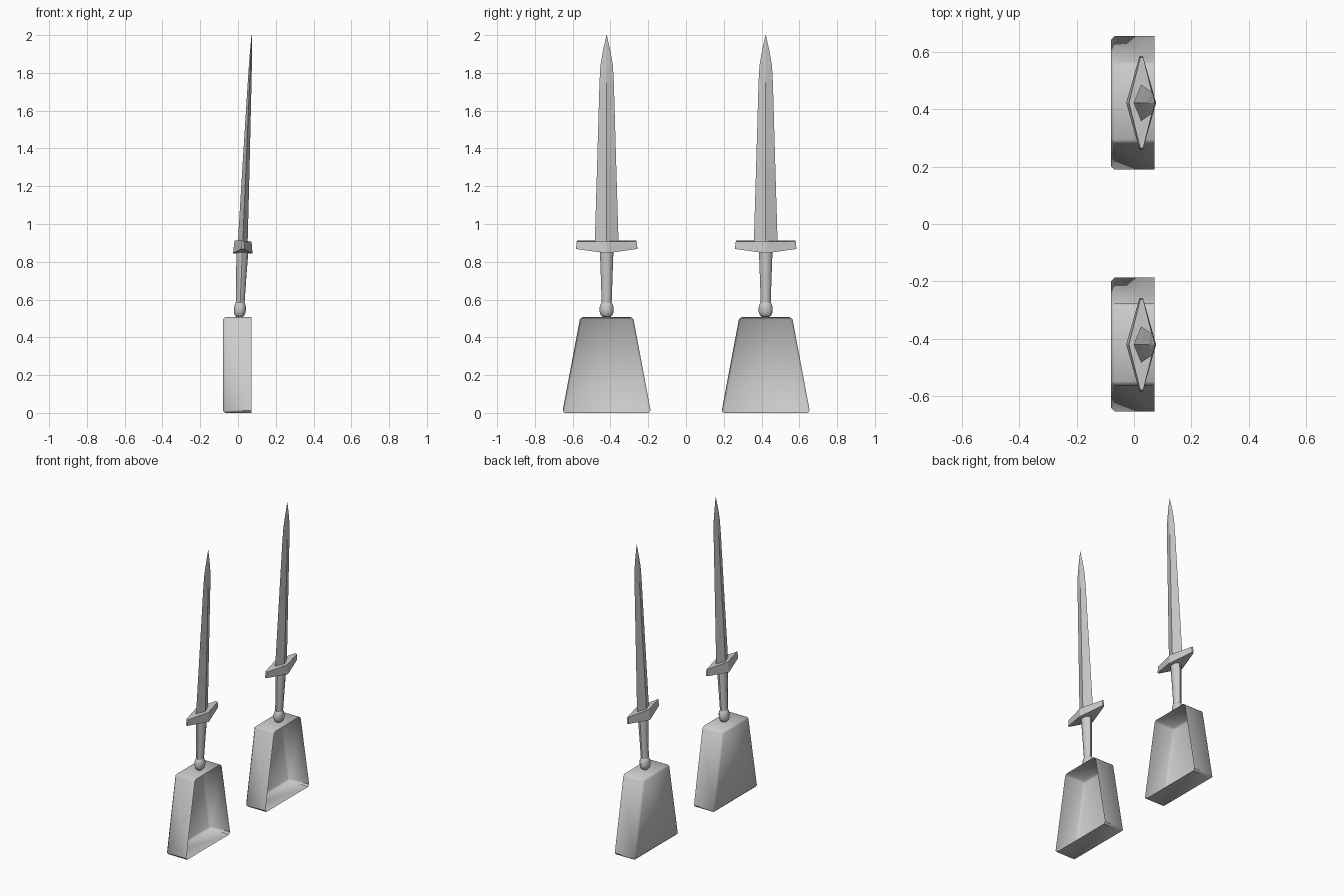
import bpy, bmesh, math
from mathutils import Vector

cube = bpy.data.objects.get("Cube")
if cube:
    bpy.data.objects.remove(cube)

steel = bpy.data.materials.new("pale_grey")
steel.use_nodes = True
GREY = (0.6, 0.6, 0.6, 1)
steel.diffuse_color = GREY
steel.node_tree.nodes["Principled BSDF"].inputs["Base Color"].default_value = GREY


def axis_x(z):
    """Lean of the handle and blade towards +x."""
    return 0.01 + 0.043 * (z - 0.55)


def finish(name, bm, smooth):
    bmesh.ops.recalc_face_normals(bm, faces=bm.faces)
    mesh = bpy.data.meshes.new(name)
    bm.to_mesh(mesh)
    bm.free()
    mesh.materials.append(steel)
    obj = bpy.data.objects.new(name, mesh)
    bpy.context.collection.objects.link(obj)
    bpy.ops.object.select_all(action="DESELECT")
    obj.select_set(True)
    bpy.context.view_layer.objects.active = obj
    if smooth:
        bpy.ops.object.shade_smooth_by_angle(angle=math.radians(smooth))
    return obj


def loft(name, rings, smooth=0):
    """Skin a list of closed rings and cap both ends."""
    bm = bmesh.new()
    loops = [[bm.verts.new(p) for p in ring] for ring in rings]
    for low, high in zip(loops, loops[1:]):
        for i in range(len(low)):
            j = (i + 1) % len(low)
            bm.faces.new((low[i], low[j], high[j], high[i]))
    bm.faces.new(loops[0])
    bm.faces.new(loops[-1])
    return finish(name, bm, smooth)


def oval(z, rx, ry, y, sides):
    angles = [math.tau * i / sides for i in range(sides)]
    return [(axis_x(z) + rx * math.cos(a), y + ry * math.sin(a), z) for a in angles]


def scoop(name, y):
    """Tapered tray, closed at the back (-x) and open at +x."""
    outline = [(-0.235, 0), (0.235, 0), (0.14, 0.507), (-0.14, 0.507)]
    bm = bmesh.new()
    back = [bm.verts.new((-0.08, y + a, z)) for a, z in outline]
    rim = [bm.verts.new((0.072, y + a, z)) for a, z in outline]
    bm.faces.new(back)
    for i in range(4):
        j = (i + 1) % 4
        bm.faces.new((back[i], back[j], rim[j], rim[i]))
    inner = [e for e in bm.edges if not e.is_boundary]
    bmesh.ops.bevel(bm, geom=inner, offset=0.012, segments=1, affect="EDGES")
    return finish(name, bm, 50)


def guard(name, y):
    """Long diamond crossguard, flat on top and keeled below."""
    rings = []
    for a, low, rx in ((-0.163, 0.868, 0.006), (0, 0.845, 0.052), (0.163, 0.868, 0.006)):
        top = a * 0.968
        rings.append([(0.025 - rx, y + a, low), (0.025 + rx, y + a, low),
                      (0.027 + rx * 0.86, y + top, 0.907),
                      (0.027 - rx * 0.86, y + top, 0.912)])
    return loft(name, rings)


for side, y in (("front", -0.42), ("back", 0.422)):
    scoop(side + "_scoop", y)
    # round pommel
    pommel = [(0.508, 0.02), (0.518, 0.031), (0.535, 0.037), (0.56, 0.037),
              (0.578, 0.031), (0.59, 0.022)]
    loft(side + "_pommel", [oval(z, r * 0.85, r, y, 12) for z, r in pommel], 50)
    # grip flaring towards the guard
    grip = [(0.57, 0.023, 0.026), (0.72, 0.027, 0.031), (0.86, 0.032, 0.036)]
    loft(side + "_grip", [oval(z, rx, ry, y, 8) for z, rx, ry in grip], 50)
    guard(side + "_crossguard", y)
    # four-sided blade with a central ridge
    blade = [(0.9, 0.026, 0.063), (1.3, 0.019, 0.051), (1.75, 0.01, 0.038),
             (1.84, 0.008, 0.033), (1.92, 0.005, 0.019), (2.0, 0.001, 0.001)]
    loft(side + "_blade", [oval(z, rx, ry, y, 4) for z, rx, ry in blade])
